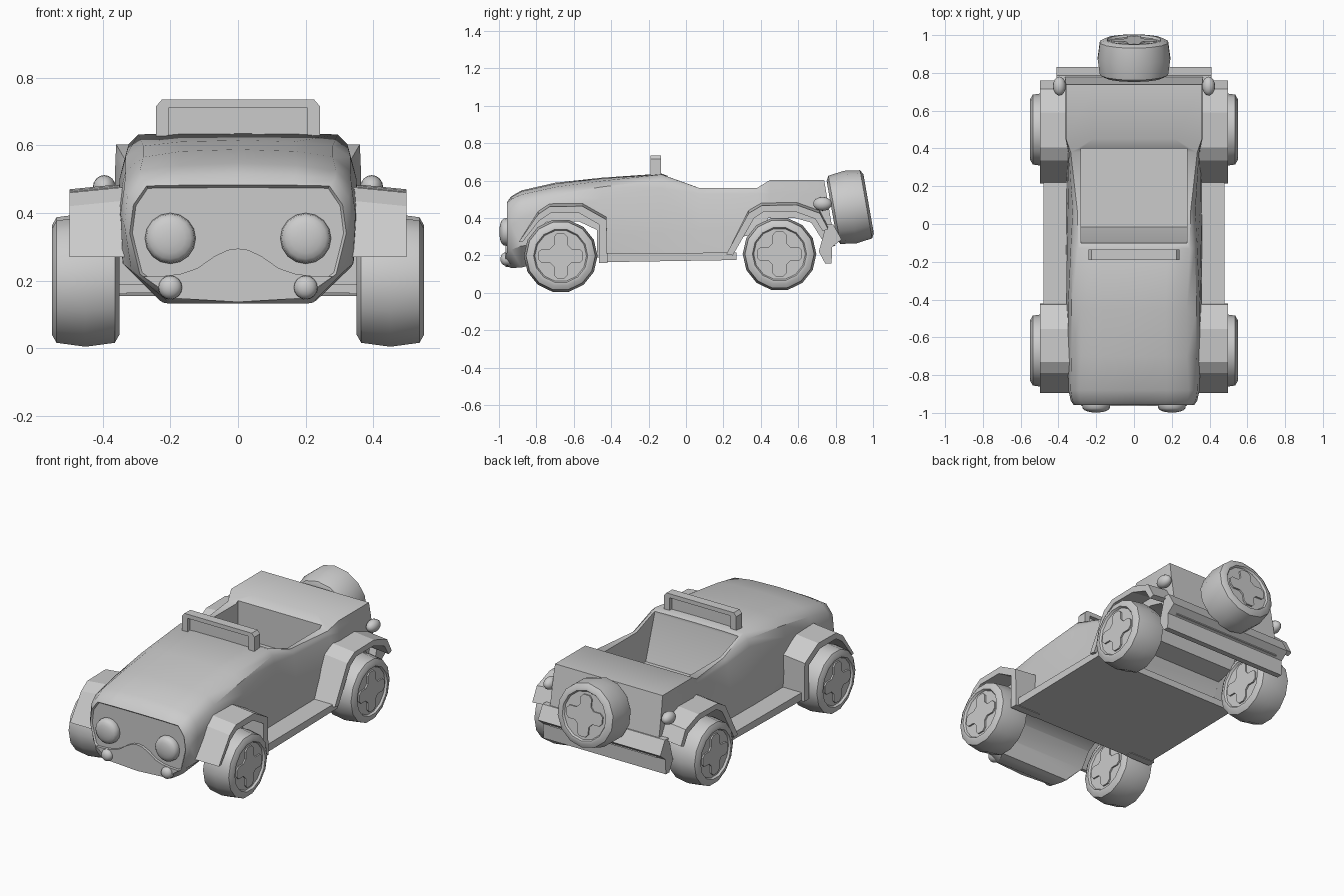
import bpy, bmesh, math
from mathutils import Matrix, Vector

if "Cube" in bpy.data.objects:
    bpy.data.objects.remove(bpy.data.objects["Cube"])


def finish(name, bm, mirror=False, smooth=None):
    bmesh.ops.recalc_face_normals(bm, faces=bm.faces[:])
    me = bpy.data.meshes.new(name)
    bm.to_mesh(me)
    bm.free()
    ob = bpy.data.objects.new(name, me)
    bpy.context.collection.objects.link(ob)
    bpy.ops.object.select_all(action='DESELECT')
    ob.select_set(True)
    bpy.context.view_layer.objects.active = ob
    if smooth:
        bpy.ops.object.shade_smooth_by_angle(angle=math.radians(smooth))
    if mirror:
        m = ob.modifiers.new("mirror", 'MIRROR')
        m.use_mirror_merge = False
    return ob


def loft(bm, rings):
    """Skin between closed rings, capped at both ends; returns the caps."""
    vs = [[bm.verts.new(p) for p in r] for r in rings]
    n = len(vs[0])
    for a, b in zip(vs, vs[1:]):
        for i in range(n):
            bm.faces.new((a[i], a[(i + 1) % n], b[(i + 1) % n], b[i]))
    return bm.faces.new(vs[0]), bm.faces.new(vs[-1])


def prism(name, yz, x0, x1, mirror=False, tilt=0):
    """Side profile extruded along x, rising inward by tilt."""
    bm = bmesh.new()
    loft(bm, [[(x, y, z + tilt * (x1 - x) * (z > .3)) for y, z in yz] for x in (x0, x1)])
    return finish(name, bm, mirror)


def plate(name, half, y0, y1):
    """Symmetric front outline extruded along y; half runs from x = 0 outward."""
    pts = half + [(-x, z) for x, z in reversed(half) if x > 0]
    bm = bmesh.new()
    loft(bm, [[(x, y, z) for x, z in pts] for y in (y0, y1)])
    return finish(name, bm)


def lamp(name, loc, size, power=1):
    """Mirrored ellipsoid with its pole along y; a power under 1 flattens the front."""
    bm = bmesh.new()
    bmesh.ops.create_uvsphere(bm, u_segments=16, v_segments=10, radius=1,
                              matrix=Matrix.Rotation(math.pi / 2, 4, 'X'))
    for v in bm.verts:
        v.co.y = math.copysign(abs(v.co.y) ** power, v.co.y)
        v.co = [c + s * u for c, s, u in zip(loc, size, v.co)]
    return finish(name, bm, True, 60)


def wheel(name, mat, mirror):
    """Tyre lathed round local z, with a cross hub showing on both faces."""
    half = [(.138, .088), (.145, .1), (.16, .1), (.185, .086), (.197, 0)]
    prof = half + [(r, -a) for r, a in reversed(half[:-1])]
    n = 14
    bm = bmesh.new()
    loft(bm, [[mat @ Vector((r * math.cos(t), r * math.sin(t), a))
               for t in (2 * math.pi * (i + .5) / n for i in range(n))] for r, a in prof])
    finish(name, bm, mirror, 35)
    arm = [(.058, -.037), (.102, -.037), (.12, -.02), (.12, .02), (.102, .037), (.058, .037)]
    bm = bmesh.new()
    cross = [Matrix.Rotation(k * math.pi / 2, 3, 'Z') @ Vector((u, v, 0))
             for k in range(4) for u, v in arm]
    loft(bm, [[mat @ (p + Vector((0, 0, h))) for p in cross] for h in (-.097, .097)])
    finish(name + "_hub", bm, mirror)


# Body shell: y, top z, shoulder (x,z), side (x,z), lower side (x,z), bottom (x,z), roundness
stations = [
    (-.958, .483, (.27, .48), (.32, .34), (.29, .22), (.19, .145), .014),
    (-.935, .515, (.285, .50), (.335, .36), (.315, .23), (.20, .132), .017),
    (-.88, .547, (.29, .525), (.347, .40), (.34, .25), (.22, .135), .017),
    (-.70, .588, (.28, .565), (.35, .45), (.35, .27), (.30, .18), .017),
    (-.45, .615, (.28, .598), (.35, .50), (.36, .30), (.355, .19), .017),
    (-.13, .637, (.295, .632), (.335, .56), (.355, .32), (.36, .19), .008),
    (.07, .56, (.30, .56), (.325, .53), (.35, .32), (.36, .19), 0),
    (.38, .56, (.335, .56), (.345, .53), (.355, .32), (.36, .19), 0),
    (.45, .603, (.36, .603), (.363, .53), (.365, .32), (.36, .2), 0),
    (.79, .603, (.36, .603), (.363, .53), (.365, .34), (.36, .25), 0),
]
rings = []
for y, zt, sh, sd, low, bot, rnd in stations:
    mid = ((sh[0] + sd[0]) / 2 + rnd, (sh[1] + sd[1]) / 2 + rnd)
    half = [(0, zt), (sh[0] * .6, zt - .25 * (zt - sh[1])), sh, mid, sd, low, bot]
    ring = half + [(-x, z) for x, z in reversed(half[1:])]
    slope = .17 if y > .7 else 0
    rings.append([(x, y - slope * (z - .3), z) for x, z in ring])
bm = bmesh.new()
front, _ = loft(bm, rings)
bmesh.ops.recalc_face_normals(bm, faces=bm.faces[:])
bmesh.ops.inset_region(bm, faces=[front], thickness=.008, depth=0)
bmesh.ops.translate(bm, verts=front.verts[:], vec=(0, .01, 0))
body = finish("body", bm)

# Cockpit opening and wheel wells
wells = [
    prism("cockpit_cutter", [(-.1, .8), (-.1, .61), (-.015, .35), (.4, .35), (.4, .8)], -.28, .28),
    prism("front_well_cutter", [(-.855, 0), (-.855, .25), (-.80, .34), (-.74, .38), (-.57, .38), (-.475, .335),
                                (-.475, 0)], -.6, .6),
    prism("rear_well_cutter", [(.25, 0), (.25, .2), (.305, .3), (.415, .325), (.44, .4), (.58, .4),
                               (.67, .375), (.73, .28), (.73, 0)], -.6, .6),
]
bpy.context.view_layer.objects.active = body
for cutter in wells:
    cutter.hide_render = True
    mod = body.modifiers.new("cut", 'BOOLEAN')
    mod.operation, mod.object, mod.solver = 'DIFFERENCE', cutter, 'EXACT'
    bpy.ops.object.modifier_apply(modifier=mod.name)
    bpy.data.objects.remove(cutter)
bpy.ops.object.select_all(action='DESELECT')
body.select_set(True)
bpy.ops.object.shade_smooth_by_angle(angle=math.radians(38))

# Fenders
prism("front_fender", [(-.895, .27), (-.79, .42), (-.73, .46), (-.555, .463), (-.425, .39), (-.42, .16),
                       (-.465, .16), (-.465, .365), (-.57, .425), (-.725, .425), (-.785, .385), (-.875, .27)],
      .33, .498, True, .1)
prism("rear_fender", [(.215, .205), (.335, .425), (.405, .466), (.59, .47), (.715, .425), (.76, .34),
                      (.73, .33), (.69, .395), (.58, .435), (.42, .435), (.365, .4), (.25, .2)],
      .33, .498, True, .1)

# Floor with running boards, rear bumper
prism("floor_and_running_boards", [(-.465, .163), (.27, .175), (.27, .215), (-.465, .21)], -.48, .48)
prism("rear_bumper", [(.71, .22), (.745, .155), (.778, .155), (.782, .245), (.832, .285), (.787, .365), (.75, .365)],
      -.41, .41)

# Lower nose plate with curved upper edge
plate("front_bumper", [(0, .295), (.03, .291), (.07, .272), (.12, .237), (.17, .22), (.22, .214), (.28, .212),
                       (.188, .148), (0, .137)], -.964, -.93)

# Windshield frame and pane
frame = [(.242, .6), (.242, .715), (.225, .735), (-.225, .735), (-.242, .715), (-.242, .6),
         (-.205, .6), (-.205, .71), (.205, .71), (.205, .6)]
bm = bmesh.new()
loft(bm, [[(x, y, z) for x, z in frame] for y in (-.19, -.135)])
finish("windshield_frame", bm)
plate("windshield_pane", [(0, .712), (.207, .712), (.207, .6), (0, .6)], -.168, -.157)

# Lamps
lamp("headlight", (.2, -.955, .325), (.075, .043, .075), .6)
lamp("lower_lamp", (.2, -.955, .18), (.036, .037, .036), .7)
lamp("tail_lamp", (.395, .73, .475), (.034, .05, .037))

# Wheels and tilted spare
side = Matrix.Rotation(math.pi / 2, 4, 'Y')
wheel("front_wheel", Matrix.Translation((.45, -.67, .197)) @ side, True)
wheel("rear_wheel", Matrix.Translation((.45, .5, .207)) @ side, True)
wheel("spare_wheel", Matrix.Translation((0, .878, .458)) @ Matrix.Rotation(math.radians(-80), 4, 'X'), False)
